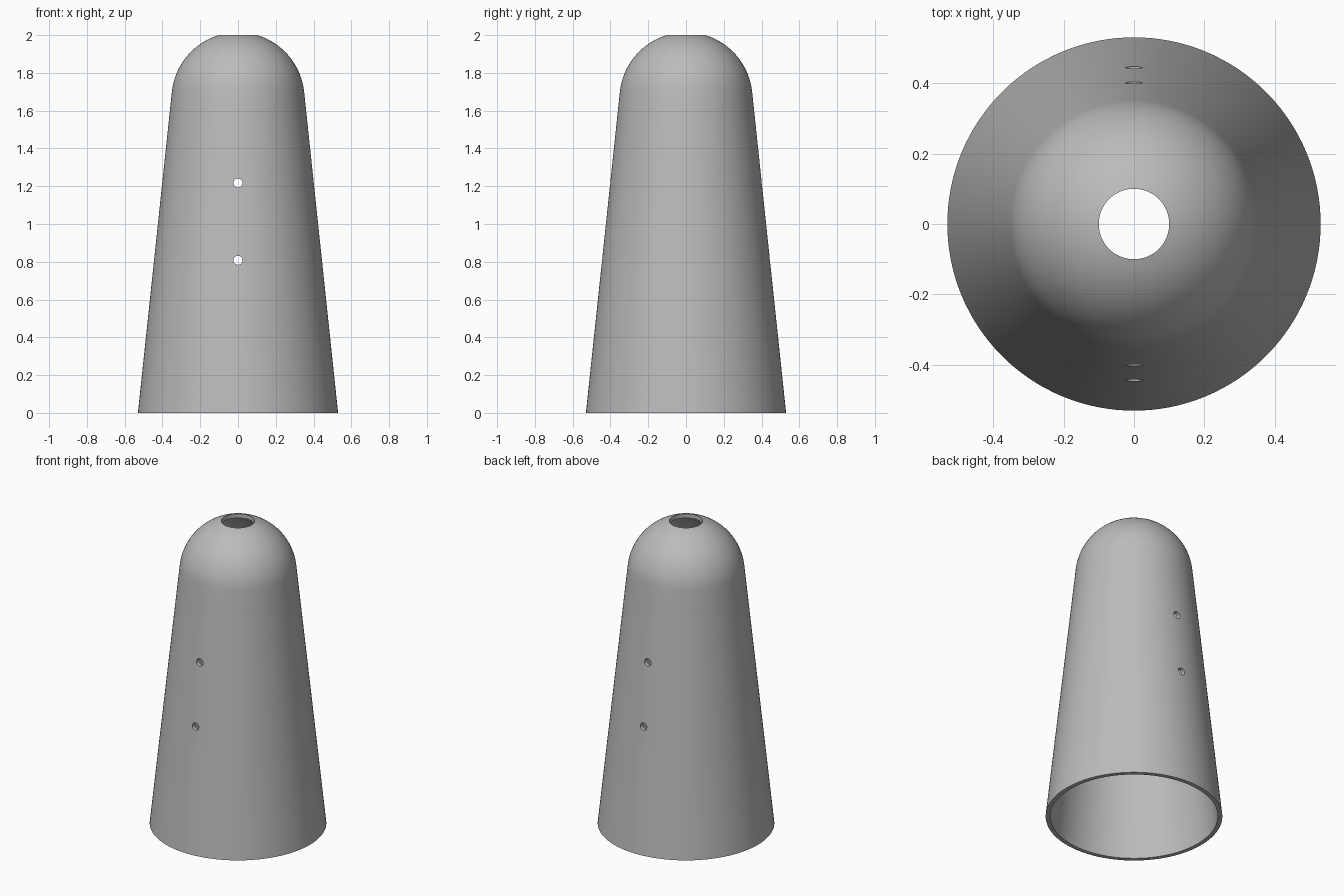
import bpy
import bmesh
import math

SEGMENTS = 128
HOLE_R = 0.1
DOME_R = 0.352
DOME_Z = 1.663
TILT = math.radians(6.04)
WALL = 0.027

cube = bpy.data.objects.get("Cube")
if cube:
    bpy.data.objects.remove(cube, do_unlink=True)

grey = bpy.data.materials.new("plain_grey")
grey.use_nodes = True
colour = (0.5, 0.5, 0.5, 1)
grey.diffuse_color = colour
grey.node_tree.nodes["Principled BSDF"].inputs["Base Color"].default_value = colour


def wall_profile(radius, cone_steps=16, dome_steps=20):
    """Straight tapered side, then a tangent dome up to the top hole."""
    r1 = radius * math.cos(TILT)
    z1 = DOME_Z + radius * math.sin(TILT)
    r0 = r1 + z1 * math.tan(TILT)
    points = [(r0 + (r1 - r0) * i / cone_steps, z1 * i / cone_steps)
              for i in range(cone_steps)]
    end = math.acos(HOLE_R / radius)
    for i in range(dome_steps + 1):
        a = TILT + (end - TILT) * i / dome_steps
        points.append((radius * math.cos(a), DOME_Z + radius * math.sin(a)))
    return points


# Hollow shell: outer wall up, inner wall back down, spun around z
profile = wall_profile(DOME_R) + wall_profile(DOME_R - WALL)[::-1]
bm = bmesh.new()
rings = []
for r, z in profile:
    rings.append([bm.verts.new((r * math.cos(a), r * math.sin(a), z))
                  for a in (math.tau * s / SEGMENTS for s in range(SEGMENTS))])
for lower, upper in zip(rings, rings[1:] + rings[:1]):
    for s in range(SEGMENTS):
        t = (s + 1) % SEGMENTS
        bm.faces.new((lower[s], lower[t], upper[t], upper[s]))
bmesh.ops.recalc_face_normals(bm, faces=bm.faces)
mesh = bpy.data.meshes.new("tapered_shell")
bm.to_mesh(mesh)
bm.free()
mesh.materials.append(grey)
shell = bpy.data.objects.new("tapered_shell", mesh)
bpy.context.collection.objects.link(shell)

# Two small holes drilled through front and back
for z in (0.808, 1.217):
    bpy.ops.mesh.primitive_cylinder_add(vertices=32, radius=0.024, depth=1.4,
                                        location=(0, 0, z),
                                        rotation=(math.pi / 2, 0, 0))
    drill = bpy.context.object
    drill.name = "drill_cutter"
    drill.hide_render = True
    drill.data.materials.append(grey)
    cut = shell.modifiers.new("drilled_hole", "BOOLEAN")
    cut.operation = "DIFFERENCE"
    cut.solver = "EXACT"
    cut.object = drill
    bpy.ops.object.select_all(action="DESELECT")
    shell.select_set(True)
    bpy.context.view_layer.objects.active = shell
    bpy.ops.object.modifier_apply(modifier=cut.name)
    bpy.data.objects.remove(drill, do_unlink=True)

# Smooth walls with crisp rims
bpy.ops.object.shade_smooth_by_angle(angle=math.radians(30))
